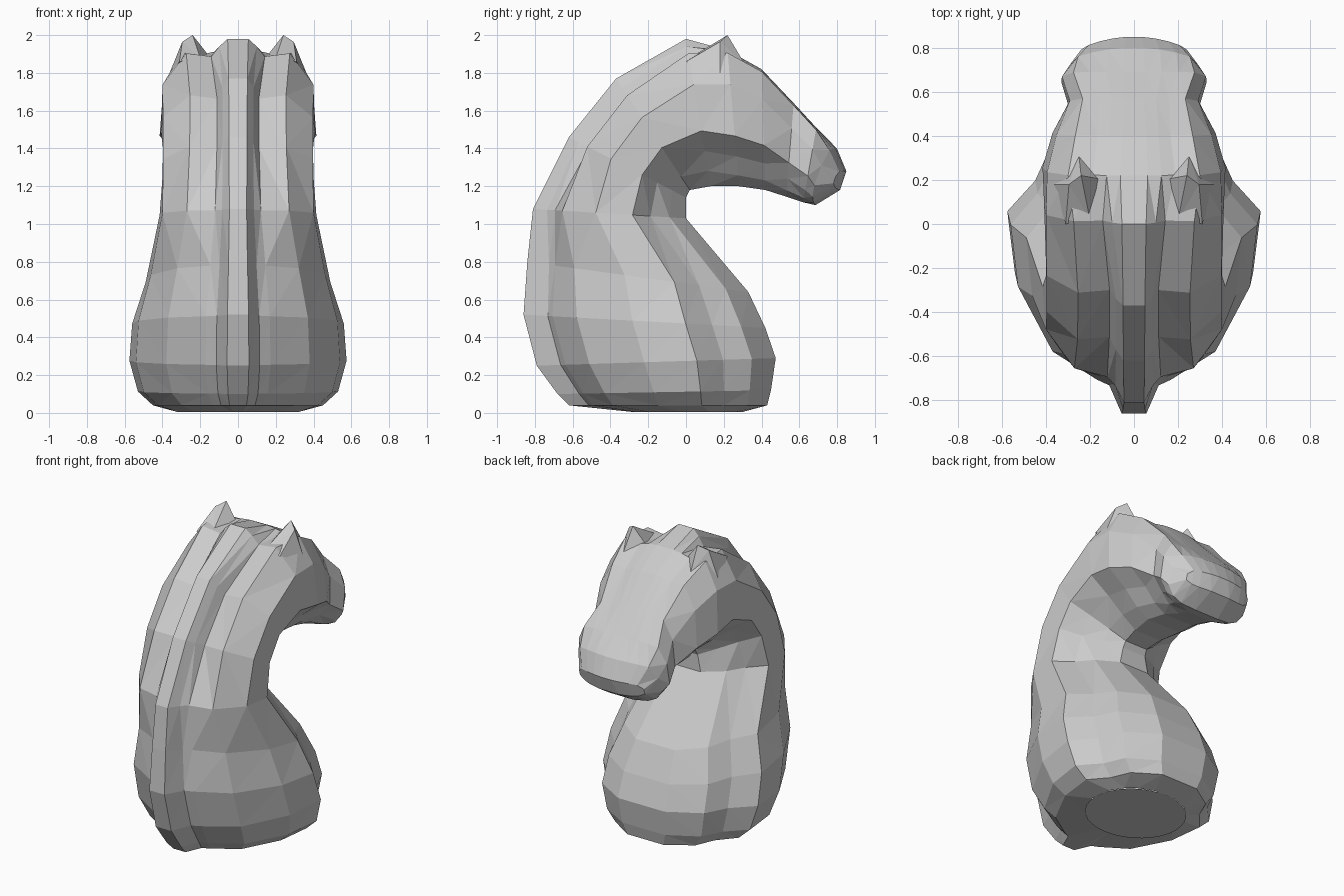
import bpy, bmesh, math
from mathutils import Vector

if "Cube" in bpy.data.objects:
    bpy.data.objects.remove(bpy.data.objects["Cube"])

mat = bpy.data.materials.new("plain grey")
mat.diffuse_color = (0.6, 0.6, 0.6, 1)
mat.use_nodes = True
mat.node_tree.nodes["Principled BSDF"].inputs["Base Color"].default_value = mat.diffuse_color


def finish(bm, name):
    me = bpy.data.meshes.new(name)
    bm.to_mesh(me)
    bm.free()
    me.materials.append(mat)
    ob = bpy.data.objects.new(name, me)
    bpy.context.collection.objects.link(ob)
    return ob


# Half cross-sections: (depth from mane to chest, share of half width)
SECTIONS = [
    # body
    [(0, .1), (.10, .2), (.12, .30), (.22, .66), (.45, .94), (.67, 1), (.78, .78), (.9, .66), (1, .3)],
    # neck
    [(0, .12), (.08, .2), (.18, .27), (.15, .62), (.35, .97), (.62, .97), (.75, .68), (.88, .42), (1, .2)],
    # head
    [(0, .15), (.01, .3), (.03, .45), (.02, .72), (.25, .95), (.63, 1), (.78, .7), (.92, .5), (1, .3)],
    # muzzle
    [(0, .15), (0, .4), (.01, .65), (.03, .86), (.3, 1), (.65, 1), (.85, .85), (.95, .65), (1, .3)],
]

# Stations: back y, z, inner y, z, half width, section blend
STATIONS = [
    (-.62, .04, .43, .04, .45, 0),
    (-.68, .10, .45, .12, .53, 0),
    (-.79, .25, .475, .29, .575, 0),
    (-.86, .52, .42, .45, .56, 0),
    (-.84, .80, .33, .64, .49, .1),
    (-.81, 1.08, 0, 1.03, .42, .4),
    (-.62, 1.46, 0, 1.14, .41, .9),
    (-.37, 1.77, .02, 1.18, .41, 1),
    (0, 1.98, .13, 1.2, .415, 1.4),
    (.22, 1.92, .28, 1.2, .415, 2),
    (.4, 1.82, .42, 1.18, .37, 2),
    (.57, 1.64, .53, 1.145, .30, 2.4),
    (.69, 1.51, .62, 1.115, .33, 2.8),
    (.8, 1.4, .69, 1.1, .295, 3),
    (.85, 1.28, .82, 1.18, .24, 3),
]


def ring(by, bz, fy, fz, w, k):
    i = min(int(k), 2)
    f = k - i
    nose = .05 if k == 3 else 0      # rounds the nose in plan
    half = []
    for (t0, x0), (t1, x1) in zip(SECTIONS[i], SECTIONS[i + 1]):
        t, x = t0 + (t1 - t0) * f, x0 + (x1 - x0) * f
        half.append(Vector((x * w, by + (fy - by) * t - nose * x * x, bz + (fz - bz) * t)))
    return half + [Vector((-p.x, p.y, p.z)) for p in reversed(half)]


# Body, neck and head as one loft
bm = bmesh.new()
rings = [[bm.verts.new(p) for p in ring(*s)] for s in STATIONS]
n = len(rings[0])
for a, b in zip(rings, rings[1:]):
    for i in range(n):
        j = (i + 1) % n
        bm.faces.new((a[i], a[j], b[j], b[i]))
bm.faces.new(rings[-1])
# sloping underside, open where the base disc sits
rim = []
for v in rings[0]:
    d = Vector((v.co.x, v.co.y + .095))
    d = d.normalized()
    rim.append(bm.verts.new((d.x * .32, .015 + d.y * .29, .004)))
for i in range(n):
    j = (i + 1) % n
    bm.faces.new((rings[0][j], rings[0][i], rim[i], rim[j]))
bmesh.ops.recalc_face_normals(bm, faces=bm.faces)
bmesh.ops.triangulate(bm, faces=bm.faces)
finish(bm, "horse_body")

# Ears: low ridged wedges growing out of the neck lobes
bm = bmesh.new()
for s in (1, -1):
    base = [(.13, .2, 1.86), (.2, .02, 1.88), (.31, .0, 1.86), (.37, .18, 1.78), (.25, .31, 1.85)]
    vs = [bm.verts.new((s * x, y, z)) for x, y, z in base]
    inner = bm.verts.new((s * .24, .22, 2.0))
    outer = bm.verts.new((s * .295, .18, 1.965))
    for f in ((vs[0], vs[1], inner), (vs[1], vs[2], outer, inner), (vs[2], vs[3], outer),
              (vs[3], vs[4], inner, outer), (vs[4], vs[0], inner), vs):
        bm.faces.new(f)
bmesh.ops.recalc_face_normals(bm, faces=bm.faces)
bmesh.ops.triangulate(bm, faces=bm.faces)
finish(bm, "ears")

# Round base disc
bm = bmesh.new()
vs = [bm.verts.new((.32 * math.cos(a), .015 + .29 * math.sin(a), 0))
      for a in (i * math.tau / 32 for i in range(32))]
bm.faces.new(vs)
finish(bm, "base_disc")
